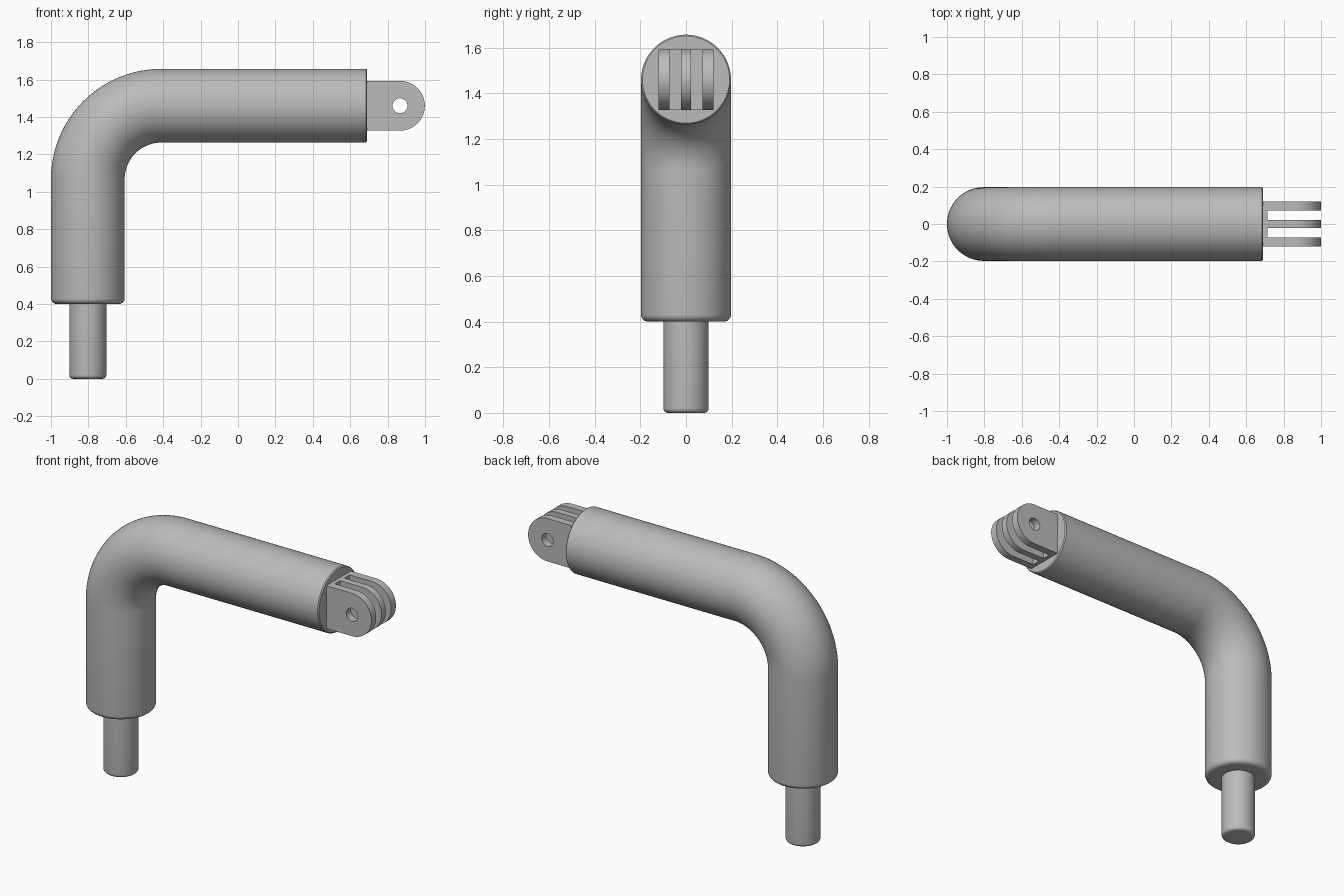
import bpy, bmesh
from math import sin, cos, pi, radians

cube = bpy.data.objects.get("Cube")
if cube:
    bpy.data.objects.remove(cube, do_unlink=True)

grey = bpy.data.materials.new("plain grey")
grey.use_nodes = True
grey.diffuse_color = (0.5, 0.5, 0.5, 1)
grey.node_tree.nodes["Principled BSDF"].inputs["Base Color"].default_value = (0.5, 0.5, 0.5, 1)

AXIS_X, AXIS_Z = -0.803, 1.46      # axes of the upright and of the arm
TUBE_R, BEND_R = 0.197, 0.393
ARM_END = 0.69


def finish(name, bm):
    bmesh.ops.recalc_face_normals(bm, faces=bm.faces[:])
    mesh = bpy.data.meshes.new(name)
    bm.to_mesh(mesh)
    bm.free()
    mesh.materials.append(grey)
    obj = bpy.data.objects.new(name, mesh)
    bpy.context.collection.objects.link(obj)
    bpy.ops.object.select_all(action='DESELECT')
    obj.select_set(True)
    bpy.context.view_layer.objects.active = obj
    bpy.ops.object.shade_smooth_by_angle(angle=radians(30))
    for face in mesh.polygons:
        if len(face.vertices) > 4:      # flat end caps
            face.use_smooth = False
    return obj


def sweep(name, rings, sides=64):
    """Skin round rings given as (x, z, tilt towards +x, radius)."""
    bm = bmesh.new()
    loops = []
    for x, z, tilt, r in rings:
        angles = [2 * pi * i / sides for i in range(sides)]
        loops.append([bm.verts.new((x + r * cos(t) * cos(tilt), r * sin(t),
                                    z - r * cos(t) * sin(tilt))) for t in angles])
    for a, b in zip(loops, loops[1:]):
        for i in range(sides):
            j = (i + 1) % sides
            bm.faces.new((a[i], a[j], b[j], b[i]))
    bm.faces.new(loops[0])
    bm.faces.new(loops[-1])
    return finish(name, bm)


def rounded_foot(z, radius, fillet, steps=6):
    """Rings for a rounded lower rim."""
    return [(AXIS_X, z + fillet * (1 - cos(a)), 0, radius - fillet * (1 - sin(a)))
            for a in (pi / 2 * i / steps for i in range(steps + 1))]


# Bent tube: upright, quarter bend, horizontal arm
bend_x, bend_z = AXIS_X + BEND_R, AXIS_Z - BEND_R
rings = rounded_foot(0.4, TUBE_R, 0.03)
for i in range(33):
    a = pi / 2 * i / 32
    rings.append((bend_x - BEND_R * cos(a), bend_z + BEND_R * sin(a), a, TUBE_R))
rings += [(ARM_END - 0.006, AXIS_Z, pi / 2, TUBE_R),
          (ARM_END, AXIS_Z, pi / 2, TUBE_R - 0.006)]
sweep("bent_tube", rings)

# Peg below the upright
sweep("bottom_peg", rounded_foot(0, 0.099, 0.02) + [(AXIS_X, 0.41, 0, 0.099)], 48)

# Hinge prongs with a pin hole
HALF, HOLE_R, PIN_X = 0.133, 0.04, 0.866


def prong(name, y0, y1):
    bm = bmesh.new()
    arc = [-pi / 2 + pi * i / 32 for i in range(33)]
    outer = [(ARM_END - 0.01, AXIS_Z - HALF)]
    outer += [(PIN_X + HALF * cos(a), AXIS_Z + HALF * sin(a)) for a in arc]
    outer.append((ARM_END - 0.01, AXIS_Z + HALF))
    hole = [(PIN_X + HOLE_R * cos(pi * i / 16), AXIS_Z + HOLE_R * sin(pi * i / 16))
            for i in range(32)]
    edges = []
    for outline in (outer, hole):
        vs = [bm.verts.new((x, y0, z)) for x, z in outline]
        edges += [bm.edges.new((vs[i - 1], vs[i])) for i in range(len(vs))]
    bmesh.ops.triangle_fill(bm, edges=edges, use_beauty=True, normal=(0, -1, 0))
    side = bmesh.ops.extrude_face_region(bm, geom=bm.faces[:], use_keep_orig=True)
    moved = [v for v in side["geom"] if isinstance(v, bmesh.types.BMVert)]
    bmesh.ops.translate(bm, verts=moved, vec=(0, y1 - y0, 0))
    finish(name, bm)


prong("right_prong", -0.12, -0.073)
prong("middle_prong", -0.021, 0.021)
prong("left_prong", 0.073, 0.12)

# Slot floors between the prongs
for name, y in (("right_slot_floor", -0.047), ("left_slot_floor", 0.047)):
    bm = bmesh.new()
    bmesh.ops.create_cube(bm, size=1)
    bmesh.ops.scale(bm, verts=bm.verts[:], vec=(0.035, 0.052, 2 * HALF))
    bmesh.ops.translate(bm, verts=bm.verts[:], vec=(ARM_END + 0.0075, y, AXIS_Z))
    finish(name, bm)
